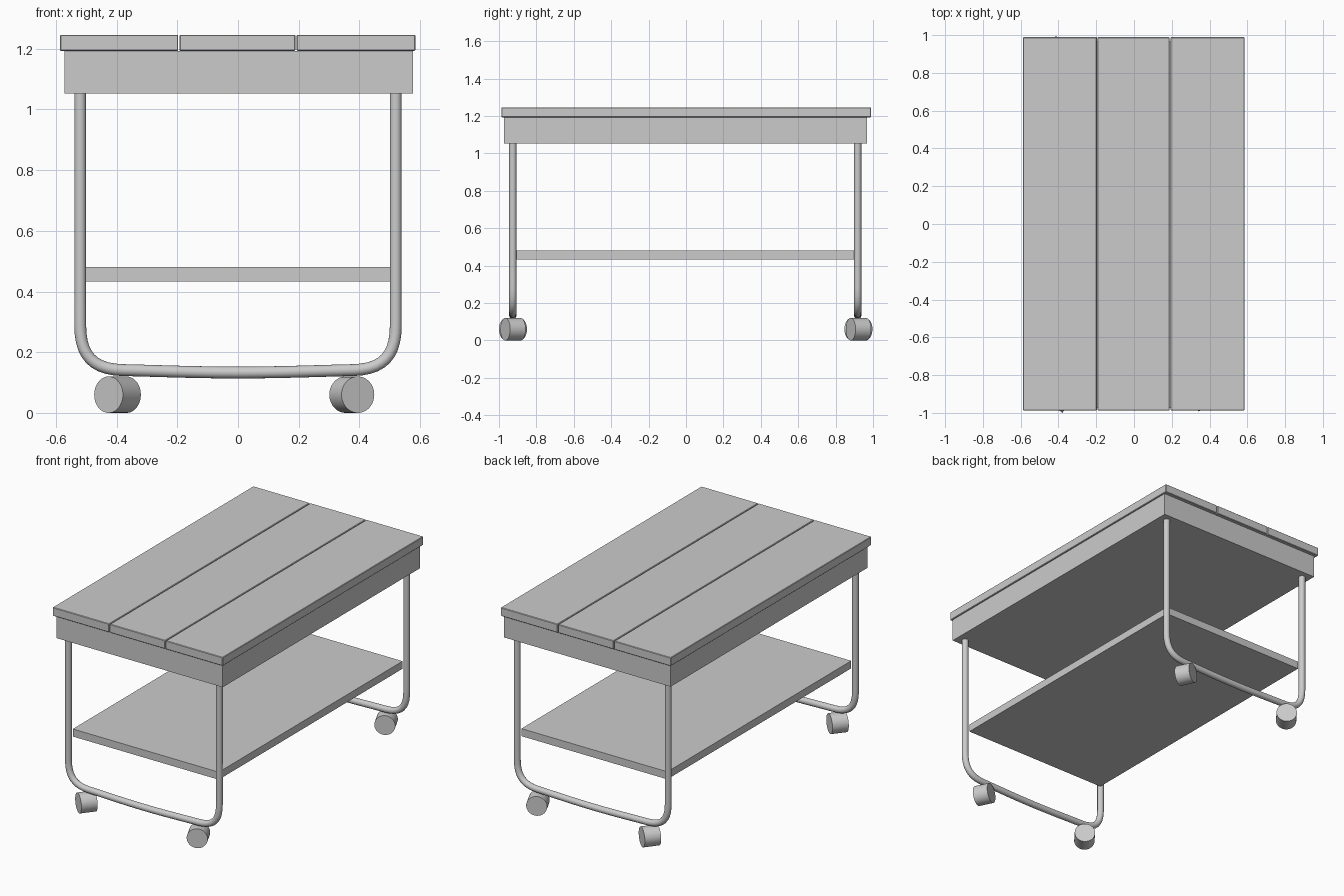
import bpy, math
from mathutils import Vector

if "Cube" in bpy.data.objects:
    bpy.data.objects.remove(bpy.data.objects["Cube"])


def box(name, x, y, z, bevel=0.0):
    """Box from (min, max) pairs on each axis."""
    bpy.ops.mesh.primitive_cube_add(size=1)
    ob = bpy.context.object
    ob.name = name
    for v in ob.data.vertices:
        v.co = Vector([r[0] if c < 0 else r[1] for c, r in zip(v.co, (x, y, z))])
    if bevel:
        m = ob.modifiers.new("edge_bevel", 'BEVEL')
        m.width, m.segments = bevel, 1
    return ob


def leg_loop(name, y):
    """U-shaped tube with rounded, slightly sagging foot bar."""
    cu = bpy.data.curves.new(name, 'CURVE')
    cu.dimensions = '3D'
    cu.bevel_depth = 0.0195
    cu.bevel_resolution = 6
    cu.resolution_u = 10
    cu.use_fill_caps = True
    # x, z of point, then of left and right handles
    half = [((0.52, 1.06), (0.52, 1.1), (0.52, 0.8)),
            ((0.52, 0.29), (0.52, 0.55), (0.52, 0.19)),
            ((0.38, 0.141), (0.48, 0.144), (0.28, 0.139))]
    mid = [((0, 0.133), (0.15, 0.133), (-0.15, 0.133))]
    mirrored = [tuple((-p[0], p[1]) for p in (c, r, l)) for c, l, r in reversed(half)]
    pts = half + mid + mirrored
    sp = cu.splines.new('BEZIER')
    sp.bezier_points.add(len(pts) - 1)
    for bp, (c, l, r) in zip(sp.bezier_points, pts):
        bp.handle_left_type = bp.handle_right_type = 'FREE'
        bp.co, bp.handle_left, bp.handle_right = [(p[0], y, p[1]) for p in (c, l, r)]
    ob = bpy.data.objects.new(name, cu)
    bpy.context.collection.objects.link(ob)


def caster(name, x, y, angle, length):
    """Wheel lying on its side, axis turned from y by the angle."""
    bpy.ops.mesh.primitive_cylinder_add(
        vertices=48, radius=0.06, depth=length, location=(x, y, 0.06),
        rotation=(math.pi / 2, 0, math.radians(angle)))
    bpy.context.object.name = name
    bpy.ops.object.shade_smooth_by_angle(angle=math.radians(35))


# Table top planks
for i, xr in enumerate([(-0.587, -0.197), (-0.193, 0.189), (0.193, 0.585)]):
    box(f"top_plank_{i + 1}", xr, (-0.987, 0.989), (1.193, 1.246), 0.003)

# Deep apron and lower shelf
box("apron", (-0.571, 0.576), (-0.973, 0.967), (1.053, 1.193))
box("lower_shelf", (-0.503, 0.503), (-0.908, 0.902), (0.433, 0.48))

# Tube legs and wheels at each end
for end, y, wy in (("front", -0.926, -0.925), ("back", 0.918, 0.922)):
    leg_loop(f"{end}_leg_loop", y)
    caster(f"{end}_left_wheel", -0.397, wy, -38, 0.096)
    caster(f"{end}_right_wheel", 0.375, wy, 26, 0.092)
